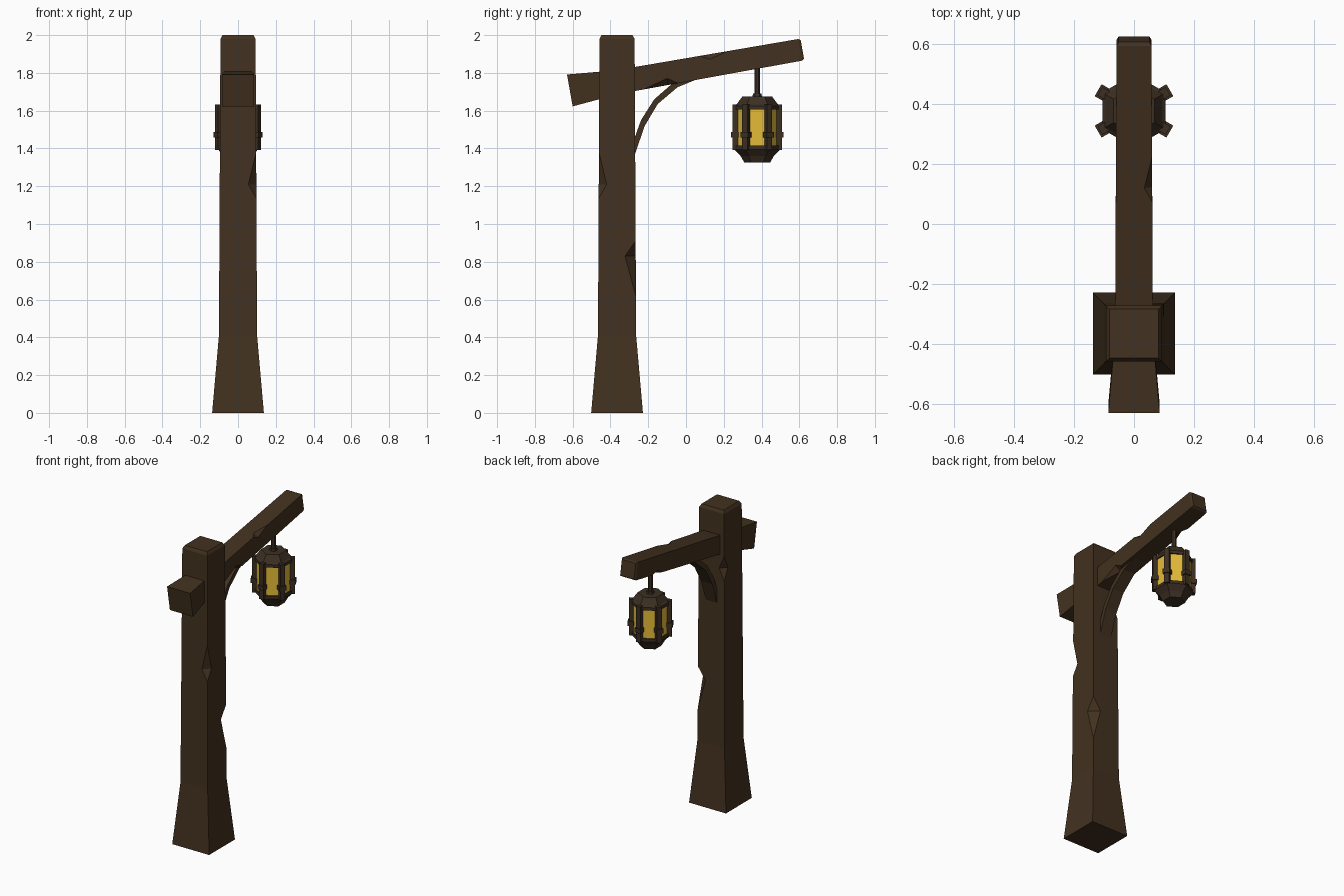
import bpy, bmesh, math
from mathutils import Vector, Matrix

if "Cube" in bpy.data.objects:
    bpy.data.objects.remove(bpy.data.objects["Cube"])

def material(name, rgb):
    m = bpy.data.materials.new(name)
    m.diffuse_color = (*rgb, 1)
    m.use_nodes = True
    m.node_tree.nodes["Principled BSDF"].inputs["Base Color"].default_value = m.diffuse_color
    return m

WOOD = material("wood", (0.055, 0.031, 0.014))
IRON = material("iron", (0.045, 0.028, 0.016))
GLASS = material("glass", (0.78, 0.50, 0.04))
LAMP = Vector((0, 0.377, 0))

def add_object(name, bm, mat):
    bmesh.ops.recalc_face_normals(bm, faces=bm.faces[:])
    me = bpy.data.meshes.new(name)
    bm.to_mesh(me)
    bm.free()
    if mat:
        me.materials.append(mat)
    ob = bpy.data.objects.new(name, me)
    bpy.context.collection.objects.link(ob)
    return ob

def loft(name, sections, mat):
    """Skin a list of equal-length point loops and cap both ends."""
    bm = bmesh.new()
    rings = [[bm.verts.new(p) for p in s] for s in sections]
    n = len(rings[0])
    for a, b in zip(rings, rings[1:]):
        for i in range(n):
            j = (i + 1) % n
            bm.faces.new((a[i], a[j], b[j], b[i]))
    bm.faces.new(rings[0])
    bm.faces.new(rings[-1])
    return add_object(name, bm, mat)

def ring(r, z, n, turn, centre=Vector()):
    return [centre + Vector((r * math.cos(turn + math.tau * i / n),
                             r * math.sin(turn + math.tau * i / n), z)) for i in range(n)]

def lathe(name, profile, mat, n=6):
    return loft(name, [ring(r, z, n, math.pi / 2, LAMP) for r, z in profile], mat)

def notch_cutter(sx, sy, half, size, low, mid, high):
    """Triangular wedge that chips one corner edge of the timber."""
    out = Vector((sx, sy, 0)).normalized()
    side = Vector((-out.y, out.x, 0))
    edge = Vector((sx * half, sy * half, 0))
    d = size / math.sqrt(2)
    tri = [(-d, mid), (d, mid + 2 * (high - mid)), (d, mid - 2 * (mid - low))]
    return loft("cutter", [[edge + out * a + Vector((0, 0, z)) + side * s for a, z in tri]
                           for s in (-0.15, 0.15)], None)

# Post: flared square timber with three chipped edges
R2 = math.sqrt(2)
post = loft("post", [ring(h * R2, z, 4, math.pi / 4)
                     for h, z in ((0.137, 0), (0.101, 0.41), (0.093, 1.98), (0.082, 2.0))], WOOD)
cutters = [notch_cutter(1, 1, 0.098, 0.055, 0.63, 0.83, 0.91),
           notch_cutter(1, -1, 0.096, 0.040, 1.14, 1.21, 1.38),
           notch_cutter(-1, 1, 0.095, 0.038, 1.53, 1.61, 1.70)]
for c in cutters:
    mod = post.modifiers.new("notch", 'BOOLEAN')
    mod.operation = 'DIFFERENCE'
    mod.solver = 'EXACT'
    mod.object = c
dg = bpy.context.evaluated_depsgraph_get()
carved = bpy.data.meshes.new_from_object(post.evaluated_get(dg))
post.modifiers.clear()
post.data = carved
carved.materials.clear()
carved.materials.append(WOOD)
for p in carved.polygons:
    p.material_index = 0
for c in cutters:
    bpy.data.objects.remove(c)
post.location = (0, -0.365, 0)

# Beam: the same timber, smaller and tilted through the post
beam = bpy.data.objects.new("beam", carved.copy())
bpy.context.collection.objects.link(beam)
beam.data.transform(Matrix.Translation((0, -0.615, 1.707))
                    @ Matrix.Rotation(math.radians(-80), 4, 'X') @ Matrix.Scale(0.625, 4))

# Curved brace between post and beam
lower = [(-0.285, 1.325), (-0.268, 1.375), (-0.22, 1.517), (-0.15, 1.635), (-0.045, 1.724), (0.08, 1.775)]
upper = [(-0.31, 1.345), (-0.285, 1.42), (-0.238, 1.55), (-0.168, 1.66), (-0.065, 1.75), (0.06, 1.80)]
loft("brace", [[Vector((x, *p)) for x, p in ((-0.042, a), (0.042, a), (0.042, b), (-0.042, b))]
               for a, b in zip(lower, upper)], WOOD)

# Lantern: hanger, cap, glass and base
lathe("hanger_rod", [(0.015, 1.66), (0.015, 1.86)], IRON)
lathe("hanger_collar", [(0.026, 1.67), (0.022, 1.69)], IRON)
lathe("lantern_cap", [(0.122, 1.605), (0.122, 1.625), (0.108, 1.635), (0.078, 1.676)], IRON)
lathe("lantern_glass", [(0.112, 1.39), (0.112, 1.61)], GLASS)
lathe("lantern_base", [(0.122, 1.415), (0.122, 1.395), (0.088, 1.36), (0.068, 1.325)], IRON)

# Corner bars and clips around the lantern
def corner_blocks(name, r0, r1, half, z0, z1):
    bm = bmesh.new()
    for i in range(6):
        m = (Matrix.Translation(LAMP) @ Matrix.Rotation(math.pi / 2 + i * math.pi / 3, 4, 'Z')
             @ Matrix.Translation(((r0 + r1) / 2, 0, (z0 + z1) / 2))
             @ Matrix.Diagonal((r1 - r0, 2 * half, z1 - z0, 1)))
        bmesh.ops.create_cube(bm, size=1, matrix=m)
    return add_object(name, bm, IRON)

corner_blocks("lantern_bars", 0.098, 0.131, 0.016, 1.393, 1.633)
corner_blocks("lantern_clips", 0.100, 0.138, 0.023, 1.458, 1.488)
